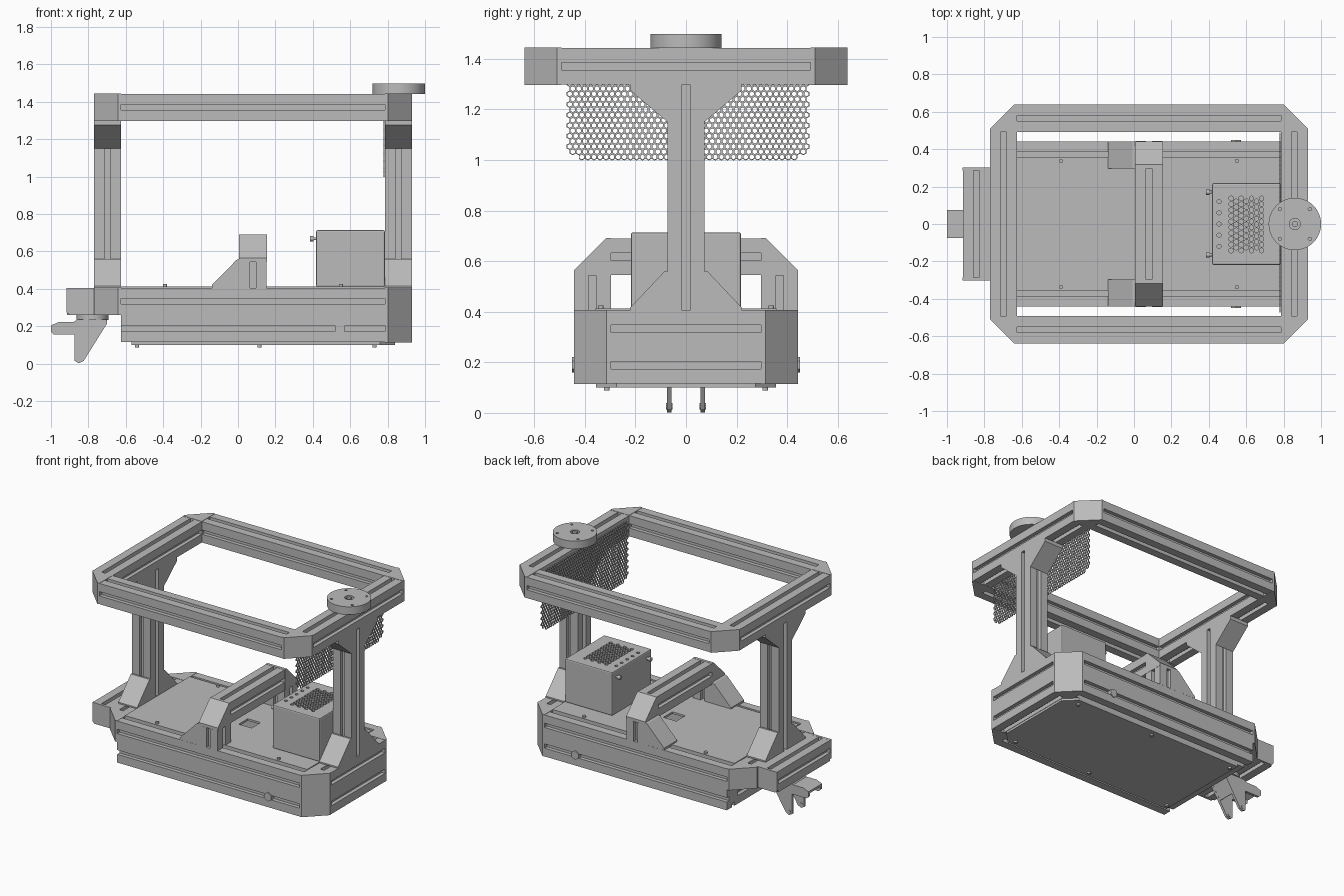
import bpy, bmesh
from math import sin, cos, pi, sqrt
from mathutils import Vector

if "Cube" in bpy.data.objects:
    bpy.data.objects.remove(bpy.data.objects["Cube"], do_unlink=True)

grey = bpy.data.materials.new("matte grey")
grey.use_nodes = True
TONE = (0.5, 0.5, 0.5, 1)
grey.diffuse_color = TONE
grey.node_tree.nodes["Principled BSDF"].inputs["Base Color"].default_value = TONE

W = 0.145        # beam width
H = W / 2
CUT = 0.128      # corner chamfer


def place(axis, a, b, t):
    return {"X": (t, a, b), "Y": (a, t, b), "Z": (a, b, t)}[axis]


def finish(name, bm):
    bmesh.ops.recalc_face_normals(bm, faces=bm.faces)
    mesh = bpy.data.meshes.new(name)
    bm.to_mesh(mesh)
    bm.free()
    mesh.materials.append(grey)
    ob = bpy.data.objects.new(name, mesh)
    bpy.context.collection.objects.link(ob)
    return ob


def add_prism(bm, pts, axis, lo, hi, smooth=False):
    low = [bm.verts.new(place(axis, a, b, lo)) for a, b in pts]
    high = [bm.verts.new(place(axis, a, b, hi)) for a, b in pts]
    bm.faces.new(low)
    bm.faces.new(high)
    for i in range(len(pts)):
        j = (i + 1) % len(pts)
        bm.faces.new((low[i], low[j], high[j], high[i])).smooth = smooth


def prism(name, pts, axis, lo, hi, smooth=False):
    bm = bmesh.new()
    add_prism(bm, pts, axis, lo, hi, smooth)
    return finish(name, bm)


def rect(a0, a1, b0, b1):
    return [(a0, b0), (a1, b0), (a1, b1), (a0, b1)]


def circle(a, b, r, n=32):
    return [(a + r * cos(2 * pi * (i + 0.5) / n), b + r * sin(2 * pi * (i + 0.5) / n)) for i in range(n)]


def cyl(name, axis, a, b, r, lo, hi, n=32):
    return prism(name, circle(a, b, r, n), axis, lo, hi, n > 8)


def box(name, x0, x1, y0, y1, z0, z1):
    return prism(name, rect(x0, x1, y0, y1), "Z", z0, z1)


def beam(name, axis, a, b, lo, hi):
    """Square extrusion with a slot along each side."""
    s, d = 0.015, 0.026
    side = [(-H, -H), (-s, -H), (-s, d - H), (s, d - H), (s, -H)]
    pts = []
    for _ in range(4):
        pts += [(a + p, b + q) for p, q in side]
        side = [(-q, p) for p, q in side]
    return prism(name, pts, axis, lo, hi)


def carve(target, shapes, axis, lo, hi):
    """Cut a set of outlines out of a part."""
    bm = bmesh.new()
    for pts in shapes:
        add_prism(bm, pts, axis, lo, hi)
    cutter = finish(target.name + "_cutter", bm)
    cutter.hide_render = True
    cutter.hide_viewport = True
    cutter.display_type = "WIRE"
    mod = target.modifiers.new("holes", "BOOLEAN")
    mod.operation = "DIFFERENCE"
    mod.solver = "EXACT"
    mod.object = cutter


def frame(name, x0, x1, y, z, ends=(-1, 1)):
    """Rectangular beam frame; the listed ends get chamfered corner blocks."""
    start = x0 + W if -1 in ends else x0
    for sy, tag in ((-1, "front"), (1, "back")):
        beam(f"{name}_{tag}_beam", "X", sy * (y - H), z, start, x1 - W)
        for sx in ends:
            ex, inner = (x1, y - W) if sx > 0 else (x0, y - W)
            ix = ex - sx * W
            pts = [(ix, sy * inner), (ex, sy * inner), (ex, sy * (y - CUT)),
                   (ex - sx * CUT, sy * y), (ix, sy * y)]
            prism(f"{name}_corner", pts, "Z", z - H - 0.001, z + H + 0.002)
    for x in (x0 + H, x1 - H):
        beam(f"{name}_end_beam", "Y", x, z, -(y - W), y - W)


# Beam frames
frame("top_frame", -0.77, 0.93, 0.638, 1.3705)
frame("base_upper_frame", -0.77, 0.93, 0.442, 0.333)
frame("base_lower_frame", -0.625, 0.93, 0.442, 0.188, ends=(1,))

# Posts with gussets at both ends
for x0 in (-0.77, 0.785):
    beam("post", "Z", x0 + H, 0, 0.405, 1.3)
    for s in (-1, 1):
        upper = [(s * H, 1.15), (s * 0.22, 1.275), (s * 0.22, 1.3), (s * H, 1.3)]
        lower = [(s * H, 0.405), (s * 0.222, 0.405), (s * 0.222, 0.415), (s * 0.085, 0.56), (s * H, 0.56)]
        prism("upper_gusset", upper, "X", x0, x0 + W)
        prism("lower_gusset", lower, "X", x0, x0 + W)

# Deck and bottom panel with screws
deck = box("deck", -0.625, 0.785, -0.357, 0.357, 0.398, 0.412)
carve(deck, [rect(0.04, 0.14, -0.05, 0.05)], "Z", 0.35, 0.45)
cham = 0.1
bottom = [(-0.57, -0.355), (0.76, -0.355), (0.84, -0.275), (0.84, 0.275), (0.76, 0.355), (-0.57, 0.355)]
prism("bottom_panel", bottom, "Z", 0.1, 0.116)
for y in (-0.337, 0.337):
    for x in (-0.39, 0.55):
        cyl("deck_screw", "Z", x, y, 0.011, 0.41, 0.425, 16)
    for x in (-0.54, 0.115, 0.73):
        cyl("bottom_screw", "Z", x, y * 0.93, 0.012, 0.088, 0.102, 16)

# Hex bolts on the lower side beams
for lo, hi in ((-0.45, -0.42), (0.42, 0.45)):
    cyl("side_bolt", "Y", 0.545, 0.19, 0.031, lo, hi, 6)

# Gantry arch over the deck
beam("gantry_beam", "Y", 0.08, 0.617, -0.3, 0.3)
for s in (-1, 1):
    beam("gantry_upright", "Z", 0.08, s * 0.37, 0.405, 0.545)
    corner = [(s * 0.297, 0.544), (s * 0.442, 0.544), (s * 0.442, 0.565), (s * 0.317, 0.691), (s * 0.297, 0.691)]
    prism("gantry_corner", corner, "X", 0.006, 0.154)
    y0, y1 = sorted((s * 0.297, s * 0.442))
    prism("gantry_gusset", [(0.008, 0.406), (0.008, 0.56), (-0.008, 0.555), (-0.14, 0.42), (-0.14, 0.406)],
          "Y", y0, y1)

# Perforated equipment box
case = box("equipment_box", 0.418, 0.785, -0.218, 0.218, 0.41, 0.714)
bev = case.modifiers.new("soft edges", "BEVEL")
bev.width, bev.segments = 0.008, 2
vents = [circle(0.52 + 0.027 * i, -0.142 + 0.031 * j + 0.0155 * (i % 2), 0.0135, 6)
         for i in range(7) for j in range(9 + (i + 1) % 2)]
vents += [circle(0.455, -0.12 + 0.06 * j, 0.012, 6) for j in range(5)]
carve(case, vents, "Z", 0.69, 0.75)
for y in (-0.165, 0.17):
    cyl("box_knob_stem", "X", y, 0.668, 0.008, 0.395, 0.42, 16)
    cyl("box_knob", "X", y, 0.668, 0.014, 0.384, 0.404, 16)

# Hanging mesh panel: hexagonal rings inside a thin rim
STEP = 0.024
Y0, Y1, Z0, Z1 = -0.472, 0.485, 1.0, 1.43
bm = bmesh.new()
row = 0
while Z0 + 0.012 + row * STEP * sqrt(3) / 2 < Z1 - 0.008:
    z = Z0 + 0.012 + row * STEP * sqrt(3) / 2
    y = Y0 + 0.012 + (row % 2) * STEP / 2
    while y < Y1 - 0.008:
        if z - Z0 + min(y - Y0, Y1 - y) > 0.05:
            rings = []
            for r in (STEP / sqrt(3), 0.0095):
                rings.append([bm.verts.new((0.78, y + r * sin(k * pi / 3), z + r * cos(k * pi / 3)))
                              for k in range(6)])
            for k in range(6):
                m = (k + 1) % 6
                bm.faces.new((rings[0][k], rings[0][m], rings[1][m], rings[1][k]))
        y += STEP
    row += 1
bmesh.ops.remove_doubles(bm, verts=bm.verts, dist=0.0005)
mesh_panel = finish("mesh_panel", bm)
bm = bmesh.new()
rim_pts = [(Y0, Z0 + 0.035), (Y0 + 0.035, Z0), (Y1 - 0.035, Z0), (Y1, Z0 + 0.035), (Y1, Z1), (Y0, Z1)]
face = bm.faces.new([bm.verts.new((0.78, a, b)) for a, b in rim_pts])
bmesh.ops.inset_region(bm, faces=[face], thickness=0.01)
bmesh.ops.delete(bm, geom=[face], context="FACES")
rim = finish("mesh_panel_rim", bm)
for ob, thick in ((mesh_panel, 0.006), (rim, 0.008)):
    mod = ob.modifiers.new("thickness", "SOLIDIFY")
    mod.thickness, mod.offset = thick, 0

# Round puck on the top frame
puck = cyl("sensor_puck", "Z", 0.86, 0, 0.14, 1.443, 1.498, 64)
holes = [circle(0.86 + sx * 0.08, sy * 0.08, 0.009, 12) for sx in (-1, 1) for sy in (-1, 1)]
carve(puck, holes + [circle(0.86, 0, 0.03, 24)], "Z", 1.475, 1.52)
cyl("puck_hub", "Z", 0.86, 0, 0.016, 1.46, 1.496, 24)

# Rear bumper beam with end caps
beam("bumper_beam", "Y", -0.77 - H, 0.333, -0.285, 0.285)
cap = [(-0.77, 0.26), (-0.9, 0.26), (-0.916, 0.275), (-0.916, 0.406), (-0.77, 0.406)]
for lo, hi in ((-0.302, -0.285), (0.285, 0.302)):
    prism("bumper_cap", cap, "Y", lo, hi)

# Caster fork
cyl("caster_swivel", "Z", -0.778, 0, 0.085, 0.235, 0.262, 40)
leg = [(-0.70, 0.235), (-0.70, 0.215), (-0.825, 0.015), (-0.85, 0.002), (-0.873, 0.015), (-0.873, 0.155),
       (-0.985, 0.155), (-1.0, 0.17), (-1.0, 0.205), (-0.96, 0.222), (-0.88, 0.222), (-0.86, 0.237)]
for lo, hi in ((-0.075, -0.058), (0.058, 0.075)):
    prism("caster_leg", leg, "Y", lo, hi)
    cyl("caster_axle_boss", "Y", -0.85, 0.026, 0.013, lo - 0.004, hi + 0.004, 16)
hood = [(-1.0, 0.19), (-1.0, 0.205), (-0.96, 0.222), (-0.88, 0.222), (-0.86, 0.237), (-0.70, 0.237),
        (-0.70, 0.215), (-0.77, 0.105), (-0.782, 0.113), (-0.722, 0.215), (-0.96, 0.207)]
prism("caster_hood", hood, "Y", -0.06, 0.06)
